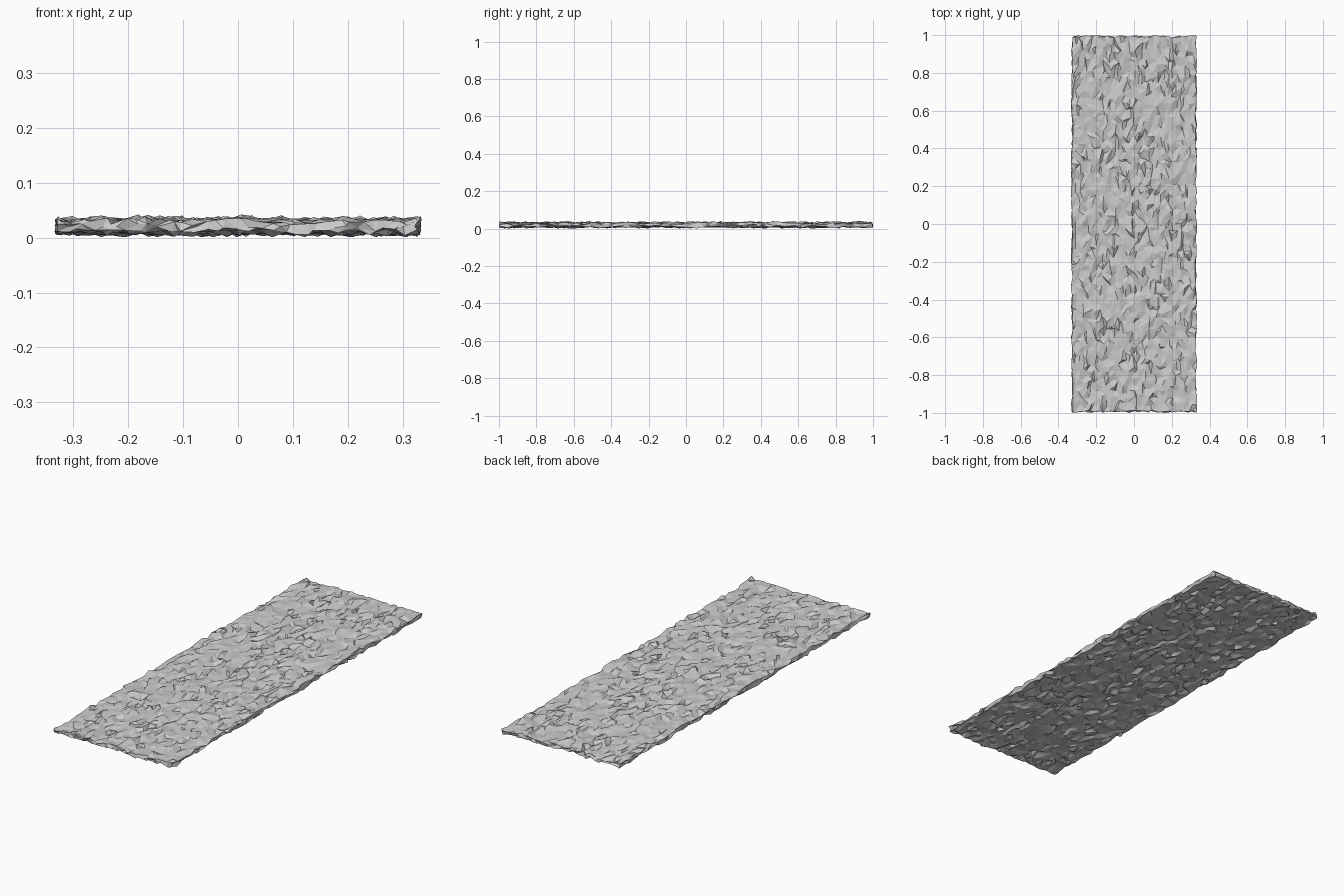
import bpy, bmesh, random
from mathutils import Vector

if "Cube" in bpy.data.objects:
    bpy.data.objects.remove(bpy.data.objects["Cube"])

random.seed(7)
HALF_X, HALF_Y = 0.328, 0.992
BOTTOM, TOP = 0.012, 0.029
NX, NY = 32, 56

# flat grid sheet, extruded into a thin closed slab
bm = bmesh.new()
bmesh.ops.create_grid(bm, x_segments=NX, y_segments=NY, size=1.0)
for v in bm.verts:
    v.co = Vector((v.co.x * HALF_X, v.co.y * HALF_Y, BOTTOM))
ext = bmesh.ops.extrude_face_region(bm, geom=bm.faces[:], use_keep_orig=True)
for v in ext["geom"]:
    if isinstance(v, bmesh.types.BMVert):
        v.co.z = TOP

# one extra row round the rim
rim = [e for e in bm.edges if abs(e.verts[0].co.z - e.verts[1].co.z) > 0.005]
bmesh.ops.subdivide_edges(bm, edges=rim, cuts=1, use_grid_fill=True)

# rough, crumpled surface
for v in bm.verts:
    on_end = abs(v.co.y) > HALF_Y - 0.001
    on_side = abs(v.co.x) > HALF_X - 0.001
    v.co.x += random.uniform(-0.008, 0.008) * (0.8 if on_side else 1.0)
    v.co.y += random.uniform(-0.006, 0.008) * (1 if v.co.y > 0 else -1) if on_end \
        else random.uniform(-0.016, 0.016)
    dz = max(-0.011, min(0.017, random.gauss(0, 0.0045)))
    v.co.z = max(0.0, v.co.z + dz)

bmesh.ops.triangulate(bm, faces=bm.faces[:])
bmesh.ops.recalc_face_normals(bm, faces=bm.faces[:])
mesh = bpy.data.meshes.new("rough_slab")
bm.to_mesh(mesh)
bm.free()
slab = bpy.data.objects.new("rough_slab", mesh)
bpy.context.collection.objects.link(slab)
